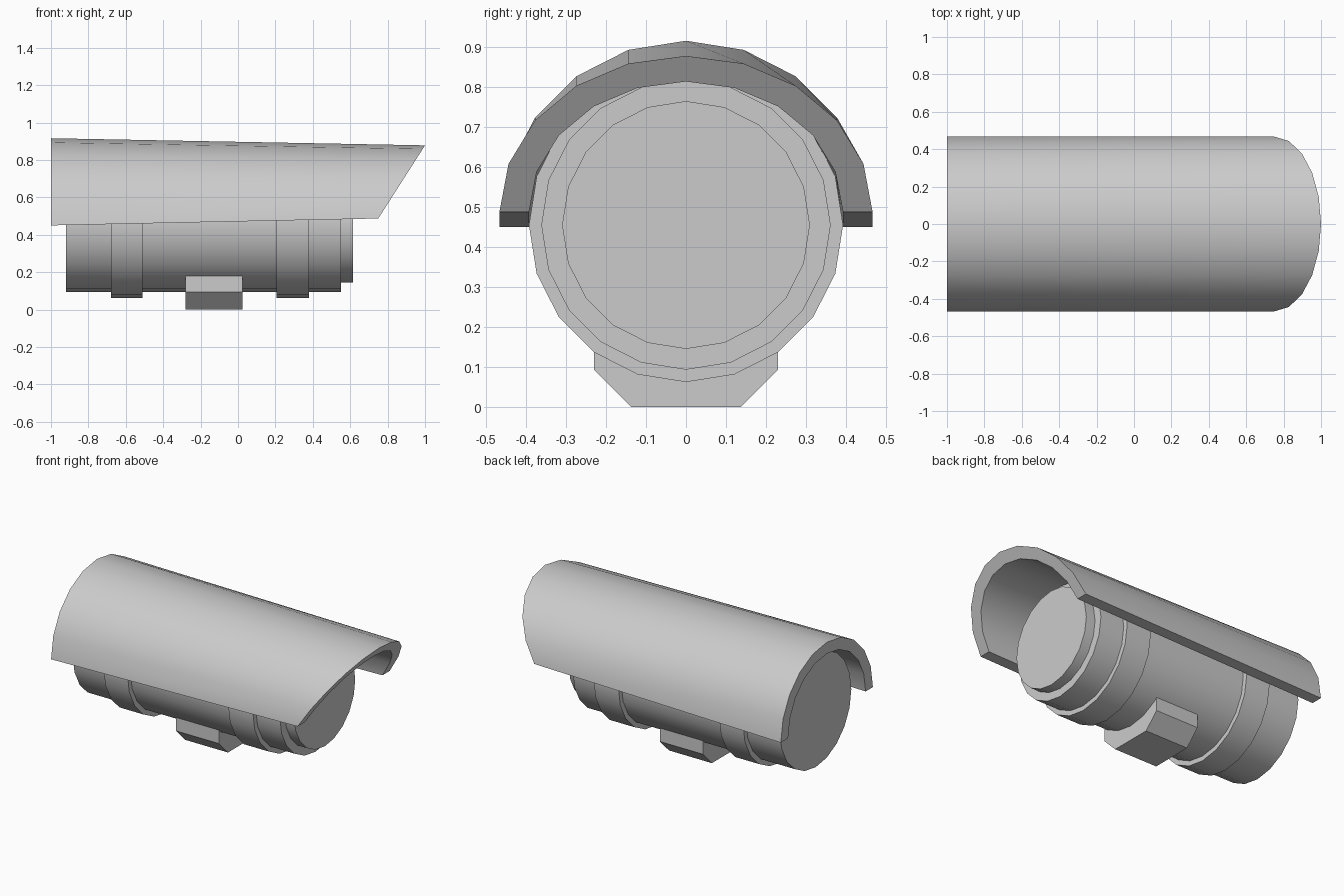
import bpy, bmesh
from math import sin, cos, radians, tau

if "Cube" in bpy.data.objects:
    bpy.data.objects.remove(bpy.data.objects["Cube"])

SIDES = 20
AXIS_Z = 0.455


def finish(name, bm):
    bmesh.ops.recalc_face_normals(bm, faces=bm.faces)
    mesh = bpy.data.meshes.new(name)
    bm.to_mesh(mesh)
    bm.free()
    ob = bpy.data.objects.new(name, mesh)
    bpy.context.collection.objects.link(ob)
    bpy.ops.object.select_all(action='DESELECT')
    ob.select_set(True)
    bpy.context.view_layer.objects.active = ob
    bpy.ops.object.shade_smooth_by_angle(angle=radians(30))
    return ob


def bridge(bm, loops, closed_ends=True):
    """Skin a row of closed vertex loops and cap both ends."""
    n = len(loops[0])
    for a, b in zip(loops, loops[1:]):
        for i in range(n):
            j = (i + 1) % n
            bm.faces.new((a[i], a[j], b[j], b[i]))
    if closed_ends:
        bm.faces.new(loops[0])
        bm.faces.new(loops[-1])


def lathe_x(name, profile):
    """Revolve (x, radius) pairs around the horizontal camera axis."""
    bm = bmesh.new()
    loops = [[bm.verts.new((x, r * sin(tau * i / SIDES), AXIS_Z + r * cos(tau * i / SIDES)))
              for i in range(SIDES)] for x, r in profile]
    bridge(bm, loops)
    return finish(name, bm)


# Housing with two raised bands and a narrower lens cap
R, BAND, LENS = 0.362, 0.393, 0.31
lathe_x("housing", [
    (-0.92, R), (-0.68, R), (-0.68, BAND), (-0.51, BAND), (-0.51, R),
    (0.205, R), (0.205, BAND), (0.38, BAND), (0.38, R),
    (0.55, R), (0.55, LENS), (0.615, LENS)])

# Sun shade: half tube, flattened towards a slanted front edge
bm = bmesh.new()
angles = [radians(-90 + 18 * i) for i in range(11)]


def arc(radius, x, dx, z, height):
    return [bm.verts.new((x + dx * cos(a), radius * sin(a), z + height * cos(a)))
            for a in angles]


OUT, INN = 0.467, 0.393
rear_out, rear_in = arc(OUT, -1, 0, 0.45, 0.466), arc(INN, -1, 0, 0.45, 0.393)
front_out, front_in = arc(OUT, 0.75, 0.25, 0.487, 0.391), arc(INN, 0.75, 0.209, 0.487, 0.327)
bridge(bm, [rear_out + rear_in[::-1], front_out + front_in[::-1]], closed_ends=False)
for o, n in ((rear_out, rear_in), (front_out, front_in)):
    for i in range(10):
        bm.faces.new((o[i], o[i + 1], n[i + 1], n[i]))
finish("sun_shade", bm)

# Mounting foot with chamfered lower edges
bm = bmesh.new()
half = [(0.137, 0.0), (0.23, 0.093), (0.23, 0.18)]
section = half + [(-y, z) for y, z in reversed(half)]
bridge(bm, [[bm.verts.new((x, y, z)) for y, z in section] for x in (-0.28, 0.025)])
finish("mounting_foot", bm)
